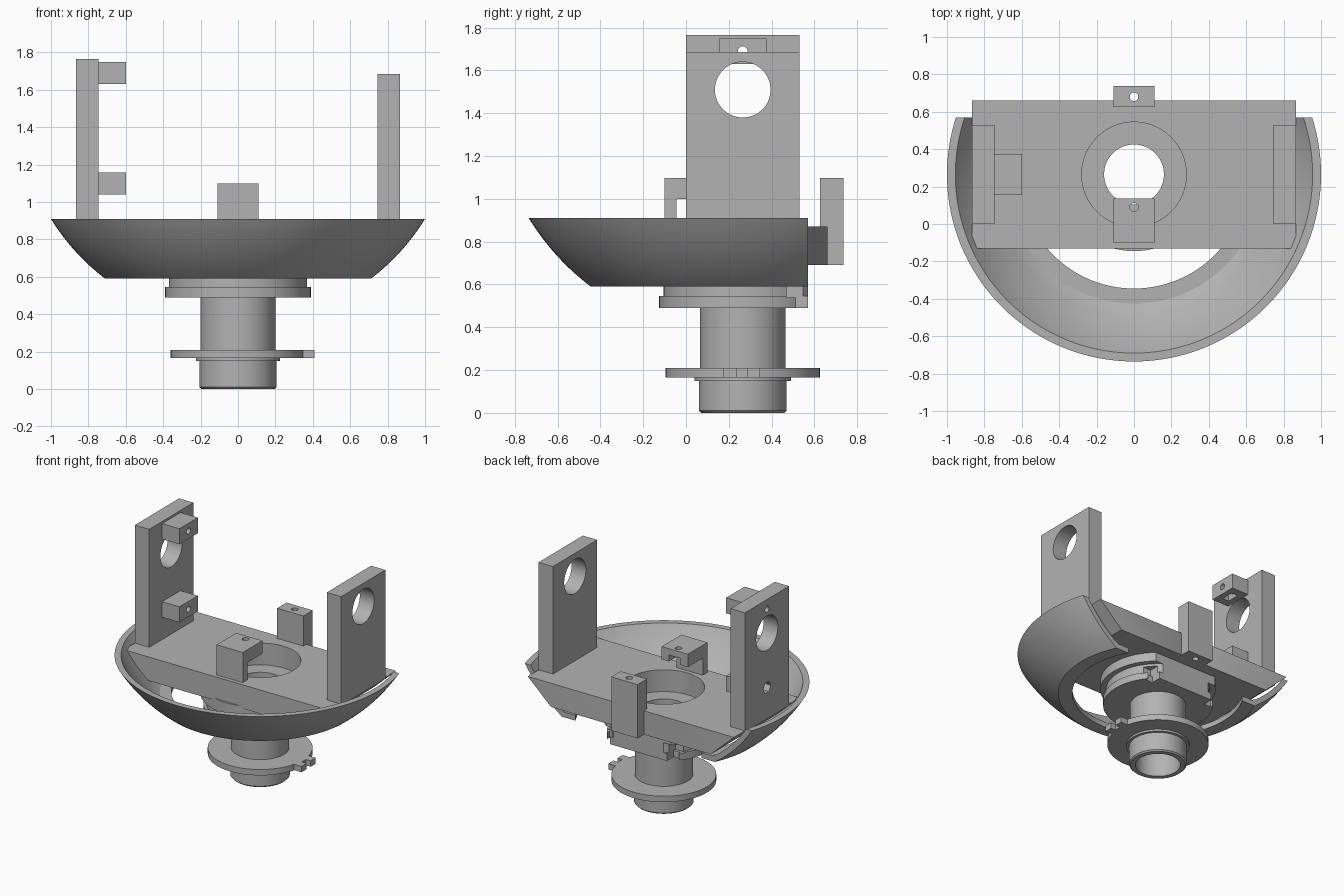
import bpy, bmesh, math
from mathutils import Matrix, Vector

cube = bpy.data.objects.get("Cube")
if cube:
    bpy.data.objects.remove(cube, do_unlink=True)

GREY = (0.45, 0.45, 0.45, 1)
mat = bpy.data.materials.new("plain grey")
mat.use_nodes = True
mat.diffuse_color = GREY
mat.node_tree.nodes["Principled BSDF"].inputs["Base Color"].default_value = GREY

CY = 0.265      # axis of the bowl and the neck
CUT_Y = 0.57    # flat back of the bowl and collar
TILT = {"x": Matrix.Rotation(math.pi / 2, 4, "Y"), "z": Matrix.Identity(4)}


def finish(name, bm):
    bmesh.ops.recalc_face_normals(bm, faces=bm.faces)
    mesh = bpy.data.meshes.new(name)
    bm.to_mesh(mesh)
    bm.free()
    mesh.materials.append(mat)
    obj = bpy.data.objects.new(name, mesh)
    bpy.context.collection.objects.link(obj)
    return obj


def box(name, x, y, z):
    bm = bmesh.new()
    bmesh.ops.create_cube(bm, size=1)
    for v in bm.verts:
        v.co = Vector([(a + b) / 2 + c * (b - a) for (a, b), c in zip((x, y, z), v.co)])
    return finish(name, bm)


def rod(name, centre, radius, depth, axis="z", sides=64):
    bm = bmesh.new()
    bmesh.ops.create_cone(bm, cap_ends=True, segments=sides, radius1=radius, radius2=radius,
                          depth=depth, matrix=Matrix.Translation(centre) @ TILT[axis])
    return finish(name, bm)


def lathe(name, profile, steps=96):
    # closed (radius, height) profile turned about the main axis
    bm = bmesh.new()
    rings = []
    for i in range(steps):
        a = 2 * math.pi * i / steps
        rings.append([bm.verts.new((r * math.cos(a), CY + r * math.sin(a), z)) for r, z in profile])
    n = len(profile)
    for i in range(steps):
        p, q = rings[i], rings[(i + 1) % steps]
        for j in range(n):
            k = (j + 1) % n
            bm.faces.new((p[j], q[j], q[k], p[k]))
    return finish(name, bm)


def cut(obj, *cutters):
    for cutter in cutters:
        mod = obj.modifiers.new("cut", "BOOLEAN")
        mod.operation, mod.solver, mod.object = "DIFFERENCE", "EXACT", cutter
        cutter.hide_render = True
        bpy.context.view_layer.objects.active = obj
        bpy.ops.object.modifier_apply(modifier=mod.name)
        bpy.data.objects.remove(cutter, do_unlink=True)
    return obj


def back_cutter():
    return box("back_cutter", (-2, 2), (CUT_Y, 3), (-1, 3))


# Open bowl: spherical shell with a ledge around the bottom opening
def arc(radius, z0, z1, steps=14):
    zc = 1.525
    zs = [z0 + (z1 - z0) * i / steps for i in range(steps + 1)]
    return [(math.sqrt(radius ** 2 - (zc - z) ** 2), z) for z in zs]


bowl = lathe("bowl", arc(1.174, 0.59, 0.91) + arc(1.136, 0.91, 0.655)
             + [(0.69, 0.63), (0.61, 0.63), (0.61, 0.59)], 128)
cut(bowl, back_cutter())

# Bridge plate with undercut ends and trimmed front corners
bm = bmesh.new()
section = [(-0.865, 0.87), (0.865, 0.87), (0.67, 0.69), (-0.67, 0.69)]
face = bm.faces.new([bm.verts.new((x, -0.13, z)) for x, z in section])
ext = bmesh.ops.extrude_face_region(bm, geom=[face])
bmesh.ops.translate(bm, vec=(0, 0.79, 0), verts=[v for v in ext["geom"] if isinstance(v, bmesh.types.BMVert)])
for s in (-1, 1):
    bmesh.ops.bisect_plane(bm, geom=bm.verts[:] + bm.edges[:] + bm.faces[:], dist=1e-5,
                           plane_co=(s * 0.865, -0.065, 0.87), plane_no=(s * 0.93, -0.36, 0),
                           clear_outer=True)
    bmesh.ops.holes_fill(bm, edges=[e for e in bm.edges if e.is_boundary])
plate = finish("bridge_plate", bm)
cut(plate, rod("bore", (0, CY, 0.8), 0.28, 1))

# Collar under the plate, flat at the back with two locking notches
collar = lathe("collar", [(0.16, 0.49), (0.39, 0.49), (0.39, 0.545), (0.37, 0.545),
                          (0.37, 0.62), (0.41, 0.62), (0.41, 0.705), (0.16, 0.705)])
cut(collar, back_cutter())
for s in (-1, 1):
    cut(collar, box("notch", (s * 0.27 - 0.03, s * 0.27 + 0.03), (0.49, 0.7), (0.4, 0.6)),
        box("side_notch", (s * 0.3 - 0.06, s * 0.3 + 0.06), (0.47, 0.53), (0.54, 0.6)))

# Hollow neck with lower flange
neck = lathe("neck", [(0.16, 0), (0.195, 0), (0.205, 0.01), (0.205, 0.15), (0.225, 0.15),
                      (0.225, 0.165), (0.36, 0.165), (0.36, 0.21), (0.2, 0.21),
                      (0.2, 0.5), (0.16, 0.5)])
tab = box("flange_tab", (0.3, 0.41), (0.175, 0.345), (0.165, 0.21))
cut(tab, box("tab_notch", (0.37, 0.5), (0.235, 0.285), (0, 1)))

# Side towers with round windows
towers = []
for name, x, top in (("right_tower", (-0.865, -0.745), 1.765), ("left_tower", (0.745, 0.865), 1.685)):
    tower = box(name, x, (0, 0.53), (0.86, top))
    cut(tower, rod("window", (sum(x) / 2, CY, 1.51), 0.13, 0.5, "x"))
    towers.append(tower)

# Screw lugs on the taller tower
for name, z in (("upper_lug", 1.69), ("lower_lug", 1.098)):
    lug = box(name, (-0.746, -0.6), (0.155, 0.375), (z - 0.059, z + 0.059))
    for part in (lug, towers[0]):
        cut(part, rod("screw_hole", (-0.75, CY, z), 0.023, 0.6, "x", 24))
    if name == "upper_lug":
        cut(lug, box("nut_slot", (-0.7, -0.645), (0.215, 0.315), (1.5, 1.72)))
cut(towers[0], rod("nut_pocket", (-0.865, CY, 1.098), 0.045, 0.12, "x", 6))

# Front bracket: one leg with an overhanging head
bracket = box("front_bracket", (-0.11, 0.11), (-0.1, 0.135), (0.865, 1.098))
cut(bracket, box("undercut", (-1, 1), (-0.045, 1), (0, 1.0)),
    box("nut_slot", (-0.05, 0.05), (0.04, 1), (0.9, 1.05)),
    rod("screw_hole", (0, 0.09, 1), 0.023, 1, sides=24))

# Rear post with its screw hole
post = box("rear_post", (-0.11, 0.11), (0.625, 0.737), (0.69, 1.098))
for part in (post, plate):
    cut(part, rod("screw_hole", (0, 0.68, 0.9), 0.023, 1, sides=24))

# Smooth round surfaces, keep edges crisp
bpy.ops.object.select_all(action="DESELECT")
for obj in (bowl, plate, collar, neck, *towers, bracket, post):
    obj.select_set(True)
bpy.context.view_layer.objects.active = bowl
bpy.ops.object.shade_smooth_by_angle(angle=math.radians(25))
